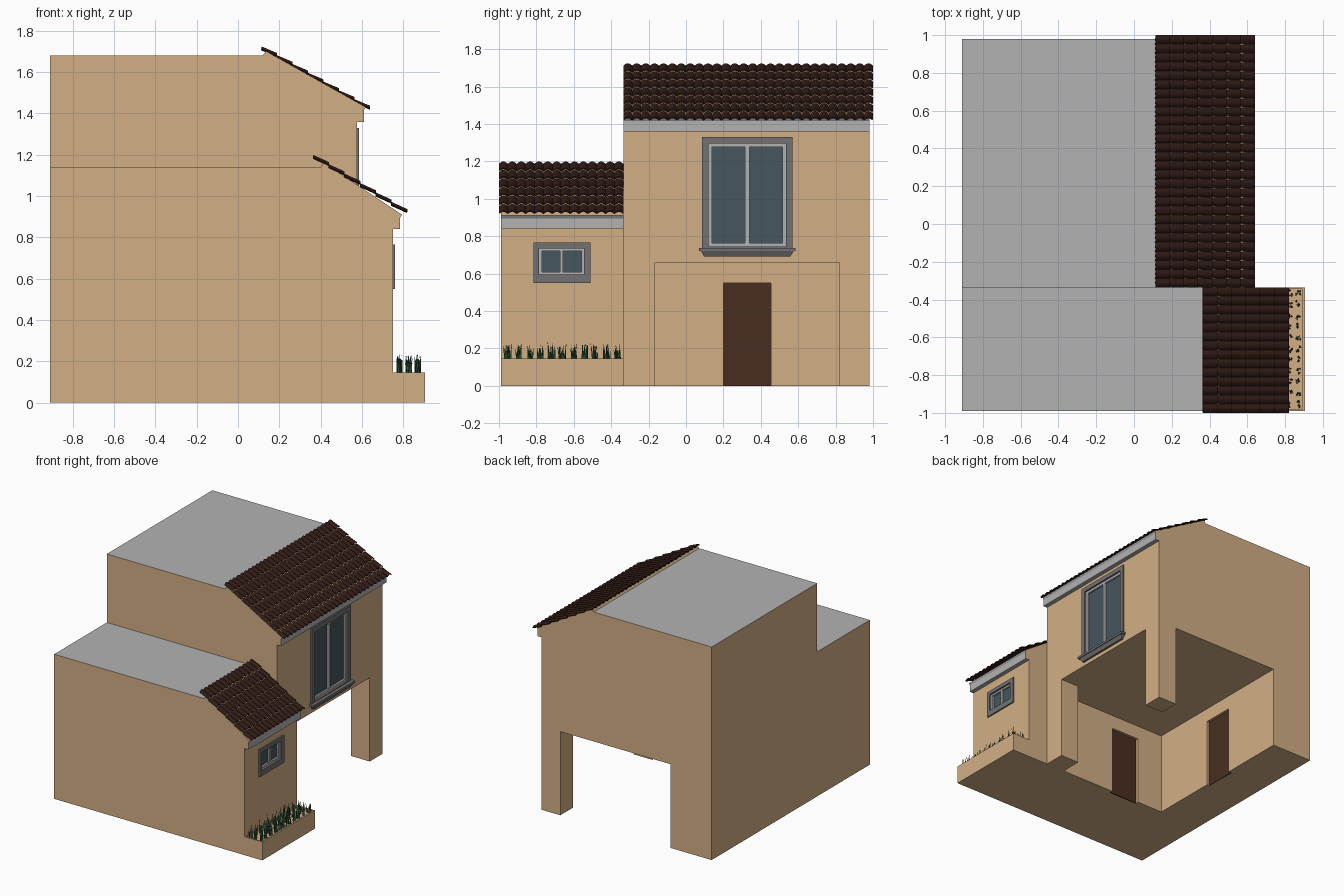
import bpy, bmesh, math, random

if "Cube" in bpy.data.objects:
    bpy.data.objects.remove(bpy.data.objects["Cube"])

random.seed(4)


def mat(name, r, g, b):
    m = bpy.data.materials.new(name)
    m.diffuse_color = (r, g, b, 1)
    m.use_nodes = True
    m.node_tree.nodes["Principled BSDF"].inputs["Base Color"].default_value = m.diffuse_color
    return m


TAN = mat("tan_render", 0.65, 0.43, 0.235)
GREY = mat("light_grey", 0.45, 0.45, 0.45)
STONE = mat("dark_grey", 0.17, 0.17, 0.17)
FRAME = mat("frame_grey", 0.45, 0.45, 0.45)
GLASS = mat("glass", 0.062, 0.092, 0.115)
WOOD = mat("brown_door", 0.068, 0.028, 0.015)
TILE = mat("roof_tile", 0.03, 0.011, 0.008)
GREEN = mat("leaf", 0.03, 0.1, 0.045)


def finish(name, bm, *mats):
    bmesh.ops.recalc_face_normals(bm, faces=bm.faces)
    me = bpy.data.meshes.new(name)
    bm.to_mesh(me)
    bm.free()
    for m in mats:
        me.materials.append(m)
    ob = bpy.data.objects.new(name, me)
    bpy.context.collection.objects.link(ob)
    return ob


def add_box(bm, lo, hi):
    vs = bmesh.ops.create_cube(bm, size=1)["verts"]
    for v in vs:
        for k in range(3):
            v.co[k] = lo[k] if v.co[k] < 0 else hi[k]
    return vs


def boxes(name, m, *spans):
    bm = bmesh.new()
    for lo, hi in spans:
        add_box(bm, lo, hi)
    return finish(name, bm, m)


def cut(ob, lo, hi):
    c = boxes("cutter", TAN, (lo, hi))
    c.hide_render = True
    md = ob.modifiers.new("cut", 'BOOLEAN')
    md.operation = 'DIFFERENCE'
    md.solver = 'EXACT'
    md.object = c
    bpy.context.view_layer.objects.active = ob
    bpy.ops.object.modifier_apply(modifier=md.name)
    bpy.data.objects.remove(c)


def block(name, wall, eave_z, top, kink, y0, y1):
    """House volume: side profile with eave, extruded in y; eave and flat roof are grey."""
    e = wall + 0.034
    pts = [(-.91, 0), (wall, 0), (wall, eave_z), (e, eave_z), (e, eave_z + .055),
           (e + .01, eave_z + .07), (kink + .015, top + .022), (kink, top), (-.91, top)]
    bm = bmesh.new()
    a = [bm.verts.new((x, y0, z)) for x, z in pts]
    b = [bm.verts.new((x, y1, z)) for x, z in pts]
    bm.faces.new(a)
    bm.faces.new(b[::-1])
    n = len(pts)
    for i in range(n):
        j = (i + 1) % n
        f = bm.faces.new((a[i], b[i], b[j], a[j]))
        f.material_index = 1 if i in (2, 3, 4, 7) else 0
    return finish(name, bm, TAN, GREY)


# House volumes
low = block("low_wing", .75, .84, 1.14, .40, -.99, -.335)
high = block("tall_wing", .575, 1.36, 1.68, .12, -.335, .98)

# Open carport with a corner pillar and a side pier
cut(high, (-.55, -.5, -.1), (.41, 1.2, .66))
cut(high, (.3, -.165, -.1), (.8, .82, .66))

# Recessed doors in the carport walls
cut(high, (-.575, .2, -.1), (-.5, .455, .55))
cut(low, (-.32, -.36, -.1), (-.07, -.3, .55))
boxes("rear_door", WOOD, ((-.58, .195, 0), (-.57, .46, .555)))
boxes("side_door", WOOD, ((-.325, -.365, 0), (-.065, -.355, .555)))


def ring(x0, x1, y0, y1, z0, z1, iy0, iy1, iz0, iz1):
    return [((x0, y0, z0), (x1, y1, iz0)), ((x0, y0, iz1), (x1, y1, z1)),
            ((x0, y0, iz0), (x1, iy0, iz1)), ((x0, iy1, iz0), (x1, y1, iz1))]


def window(name, ob, wall, outer, inner, t):
    """Stone surround, two-pane frame and glass set into the wall."""
    y0, y1, z0, z1 = inner
    cut(ob, (wall - .03, y0, z0), (wall + .1, y1, z1))
    boxes(name + "_surround", STONE, *ring(wall - .005, wall + .011, *outer, *inner))
    m = (y0 + y1) / 2
    parts = ring(wall - .03, wall - .004, *inner, y0 + t, y1 - t, z0 + t, z1 - t)
    parts.append(((wall - .03, m - t * .6, z0 + t), (wall - .004, m + t * .6, z1 - t)))
    boxes(name + "_frame", FRAME, *parts)
    boxes(name + "_glass", GLASS, ((wall - .032, y0, z0), (wall - .018, y1, z1)))


window("large_window", high, .575, (.085, .57, .735, 1.33), (.12, .535, .745, 1.295), .019)
window("small_window", low, .75, (-.815, -.51, .55, .765), (-.785, -.545, .595, .735), .014)

# Tapered sill below the large window
bm = bmesh.new()
add_box(bm, (.57, .07, .72), (.612, .585, .738))
for v in add_box(bm, (.57, .08, .69), (.606, .575, .72)):
    if v.co.z < .7:
        v.co.y += .018 if v.co.y < .3 else -.018
        v.co.x -= .015 if v.co.x > .59 else 0
finish("window_sill", bm, STONE)


def tiles(name, x0, z0, x1, z1, y0, y1, rows, waves):
    """Overlapping rows of corrugated tiles running down the slope."""
    bm = bmesh.new()
    seg = waves * 8
    for r in range(rows):
        line = []
        for t, lift in ((r / rows, -.013), ((r + 1) / rows, -.002)):
            x, z = x0 + (x1 - x0) * t, z0 + (z1 - z0) * t + lift
            line.append([bm.verts.new((x, y0 + (y1 - y0) * s / seg,
                         z - .010 + .012 * abs(math.sin(math.pi * s / 8))))
                         for s in range(seg + 1)])
        for s in range(seg):
            bm.faces.new((line[0][s], line[1][s], line[1][s + 1], line[0][s + 1]))
    ob = finish(name, bm, TILE)
    for f in ob.data.polygons:
        if f.normal.z < 0:
            f.flip()
    md = ob.modifiers.new("thickness", 'SOLIDIFY')
    md.thickness = .007
    md.offset = -1


tiles("tall_roof_tiles", .115, 1.735, .64, 1.437, -.335, 1.0, 7, 28)
tiles("low_roof_tiles", .365, 1.21, .82, .937, -1.0, -.335, 6, 14)

# Planter with a shallow bed
planter = boxes("planter", TAN, ((.745, -.99, 0), (.905, -.335, .145)))
cut(planter, (.755, -.98, .13), (.893, -.345, .3))

# Grass clumps: thin three-sided blades
bm = bmesh.new()
for col in range(3):
    for k in range(11):
        cx, cy = .782 + .044 * col, -.955 + .059 * k
        for _ in range(4):
            h = random.uniform(.06, .105)
            bx, by = cx + random.uniform(-.01, .01), cy + random.uniform(-.014, .014)
            tip = bm.verts.new((bx + random.uniform(-.01, .01),
                                by + random.uniform(-.014, .014), .13 + h))
            a0 = random.uniform(0, 2)
            base = [bm.verts.new((bx + .007 * math.cos(a0 + q * 2.094),
                                  by + .007 * math.sin(a0 + q * 2.094), .128)) for q in range(3)]
            bm.faces.new(base)
            for q in range(3):
                bm.faces.new((base[q], base[(q + 1) % 3], tip))
finish("planter_grass", bm, GREEN)
